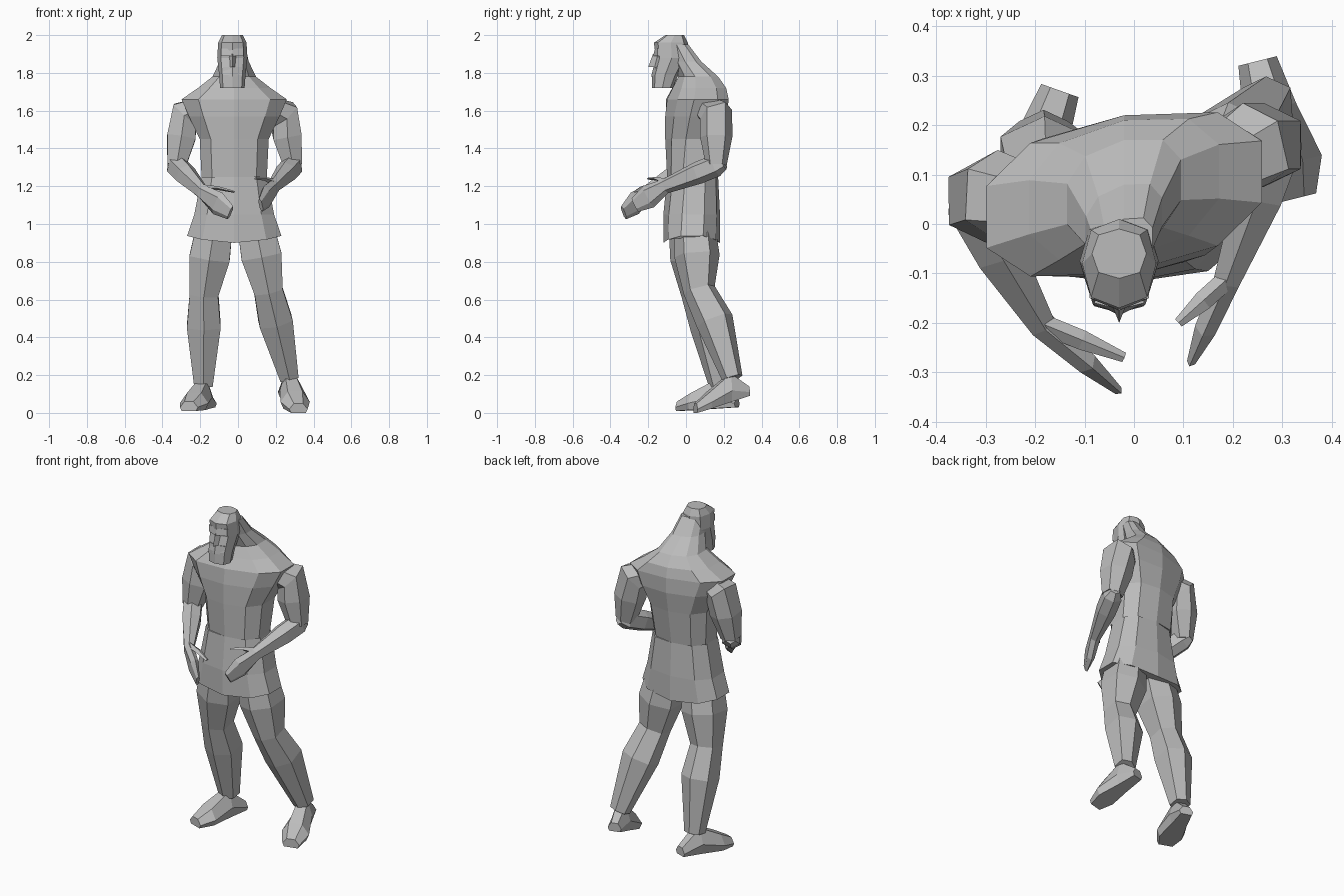
import bpy, bmesh, math
from mathutils import Vector

default_cube = bpy.data.objects.get("Cube")
if default_cube:
    bpy.data.objects.remove(default_cube)

grey = (0.5, 0.5, 0.5, 1)
material = bpy.data.materials.new("plain_grey")
material.use_nodes = True
material.diffuse_color = grey
material.node_tree.nodes["Principled BSDF"].inputs["Base Color"].default_value = grey

UP = Vector((0, 0, 1))
BACK = Vector((0, 1, 0))


def loft(name, rings):
    """Skin a list of equally long point rings and cap both ends."""
    bm = bmesh.new()
    loops = [[bm.verts.new(point) for point in ring] for ring in rings]
    for lower, upper in zip(loops, loops[1:]):
        for i in range(len(lower)):
            bm.faces.new((lower[i - 1], lower[i], upper[i], upper[i - 1]))
    bm.faces.new(loops[0])
    bm.faces.new(loops[-1])
    bmesh.ops.recalc_face_normals(bm, faces=bm.faces)
    mesh = bpy.data.meshes.new(name)
    bm.to_mesh(mesh)
    bm.free()
    mesh.materials.append(material)
    bpy.context.collection.objects.link(bpy.data.objects.new(name, mesh))


def outline(sides):
    """Slightly squared unit polygon that starts at the front."""
    def squared(value):
        return math.copysign(abs(value) ** 0.8, value)
    angles = [math.tau * i / sides for i in range(sides)]
    return [(squared(math.sin(a)), -squared(math.cos(a))) for a in angles]


def stack(name, levels, centre, sides, twist=0, hem=0):
    """Loft horizontal levels given as height, half width, front and back."""
    rings = []
    for z, half, front, back in levels:
        middle, depth = (front + back) / 2, (back - front) / 2
        # The trunk turns gradually from the hem up to the shoulders
        skew = twist * (z - levels[0][0] + hem)
        lift = hem if z == levels[0][0] else 0
        rings.append([(centre + half * u, middle + depth * v + skew * half * u, z + lift * u * u)
                      for u, v in outline(sides)])
    loft(name, rings)


def tube(name, points, widths, heights, reference, sides=6):
    """Loft a limb along joints, its sections square to the path."""
    rings = []
    last = len(points) - 1
    for i, (point, width, height) in enumerate(zip(points, widths, heights)):
        along = points[min(i + 1, last)] - points[max(i - 1, 0)]
        across = along.cross(reference).normalized()
        over = across.cross(along).normalized()
        rings.append([point + across * width * u + over * height * v for u, v in outline(sides)])
    loft(name, rings)


def wedge(name, bottom, top, half, tip, root):
    """Pointed ridge across the face, sloping back towards its top."""
    rings = []
    for side in (-1, 0, 1):
        x = HEAD_X + side * half
        front = root if side else tip
        rings.append([(x, front, bottom), (x, (front + root) / 2, top),
                      (x, HEAD_BACK, top), (x, HEAD_BACK, bottom)])
    loft(name, rings)


def foot(name, heel, toe):
    """Flat sole with a sloping instep, widest at the ball."""
    along = toe - heel
    across = along.cross(UP).normalized()
    rings = []
    for t, half, height in ((0, .04, .05), (.35, .055, .15), (.75, .08, .09), (1, .05, .05)):
        sole = heel.lerp(toe, t)
        rings.append([sole + across * half * u + UP * height * v
                      for u, v in ((-.8, 0), (.8, 0), (1, .4), (.5, 1), (-.5, 1), (-1, .4))])
    loft(name, rings)


# Trunk levels, from the tunic hem past the waist and shoulders to the neck
trunk = [
    (.9, .26, -.12, .18),
    (1.05, .22, -.12, .18),
    (1.25, .18, -.1, .17),
    (1.45, .19, -.11, .2),
    (1.57, .25, -.11, .22),
    (1.66, .29, -.1, .22),
    (1.72, .2, -.07, .21),
    (1.78, .12, -.04, .17),
    (1.86, .08, -.07, .08),
    (1.95, .06, -.1, .01),
]
stack("tunic_skirt", trunk[:3], -.02, 10, twist=.2, hem=.04)
stack("torso_and_neck", trunk[2:], -.02, 10, twist=.4)

# Head, from the beard tip to the crown
HEAD_X = -.03
HEAD_BACK = -.1
stack("head", [
    (1.72, .065, -.18, -.07),
    (1.79, .07, -.18, -.04),
    (1.88, .08, -.16, .01),
    (1.96, .075, -.17, .01),
    (2, .055, -.11, -.01),
], HEAD_X, 8)

# Face ridges
wedge("nose", 1.83, 1.9, .02, -.2, -.15)
wedge("brow", 1.89, 1.93, .06, -.175, -.15)
wedge("moustache", 1.78, 1.83, .05, -.185, -.16)

# Legs: hip, knee, heel and toe place everything else
legs = {
    "left": ((.1, .05, .95), (.16, .07, .65), (.25, .33, .09), (.32, .05, 0)),
    "right": ((-.13, .02, .95), (-.18, .06, .63), (-.15, .27, .03), (-.26, -.04, .01)),
}
leg_sizes = (.11, .12, .085, .1, .055)
for side, joints in legs.items():
    hip, knee, heel, toe = map(Vector, joints)
    ankle = heel.lerp(toe, .3) + UP * .12
    thigh = hip.lerp(knee, .4)
    calf = knee.lerp(ankle, .35) + BACK * .02
    tube(side + "_leg", [hip, thigh, knee, calf, ankle], leg_sizes, leg_sizes, BACK)
    foot(side + "_foot", heel, toe)

# Arms: shoulder, elbow, wrist, fingertip and thumb tip
arms = {
    "left": ((.24, .16, 1.58), (.29, .16, 1.31), (.19, -.11, 1.2), (.12, -.27, 1.1), (.09, -.2, 1.24)),
    "right": ((-.28, .06, 1.58), (-.325, .03, 1.31), (-.19, -.2, 1.17), (-.04, -.33, 1.06), (-.02, -.27, 1.17)),
}
arm_sizes = (.06, .09, .085, .055)
for side, joints in arms.items():
    shoulder, elbow, wrist, finger, thumb = map(Vector, joints)
    # The deltoid rises out of the trunk and rolls over into the upper arm
    collar = shoulder * .5 + UP * .84
    biceps = shoulder.lerp(elbow, .45)
    tube(side + "_upper_arm", [collar, shoulder, biceps, elbow], arm_sizes, arm_sizes, BACK)
    point = elbow.lerp(wrist, -.15)
    swell = elbow.lerp(wrist, .35)
    palm = wrist.lerp(finger, .55)
    tube(side + "_forearm_and_hand", [point, elbow, swell, wrist, palm, finger],
         (.03, .055, .055, .03, .025, .01), (.04, .06, .06, .04, .065, .04), UP)
    root = wrist + UP * .02
    tube(side + "_thumb", [root, root.lerp(thumb, .5) + UP * .01, thumb],
         (.02, .02, .01), (.02, .01, .005), UP, sides=4)
